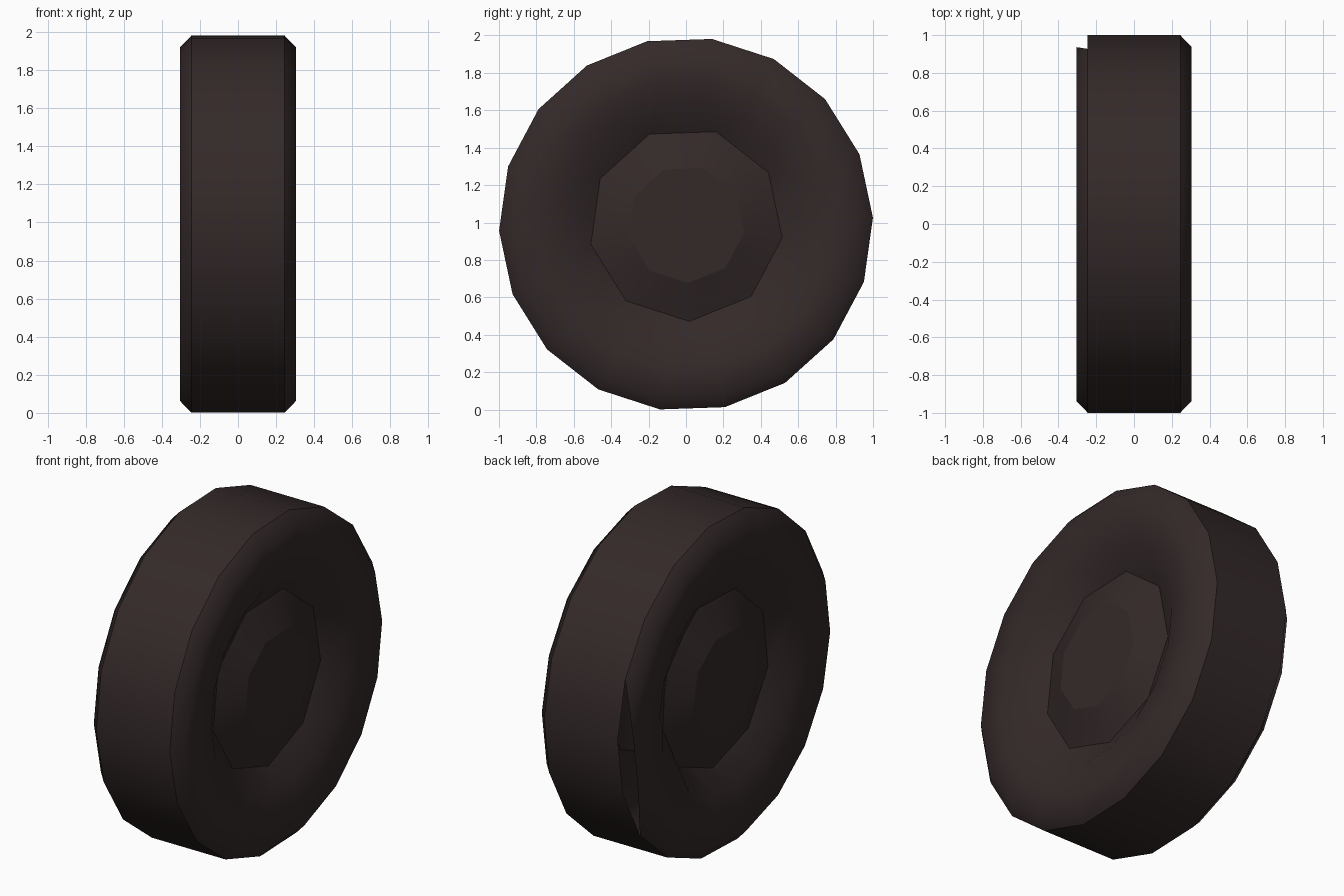
import bpy, bmesh, math

if "Cube" in bpy.data.objects:
    bpy.data.objects.remove(bpy.data.objects["Cube"])

N = 18          # sides of the tyre
CZ = 0.991      # axle height

rubber = bpy.data.materials.new("dark brown rubber")
rubber.diffuse_color = (0.034, 0.022, 0.022, 1)
rubber.use_nodes = True
rubber.node_tree.nodes["Principled BSDF"].inputs["Base Color"].default_value = rubber.diffuse_color


def ring(bm, x, r, hub=False):
    """Ring of 18 verts round the x axis; hub rings are nine-sided with edge midpoints."""
    verts = []
    for k in range(N):
        a = math.radians((12 if hub else 2) + 20 * k)
        rr = r * math.cos(math.radians(20)) if hub and k % 2 == 0 else r
        verts.append(bm.verts.new((x, rr * math.cos(a), CZ + rr * math.sin(a))))
    return verts


def bridge(bm, a, b, skip=()):
    for k in range(N):
        if k not in skip:
            j = (k + 1) % N
            bm.faces.new((a[k], b[k], b[j], a[j]))


def sharpen(bm, verts):
    """Mark the edges running round one ring as sharp."""
    for k in range(N):
        e = bm.edges.get((verts[k], verts[(k + 1) % N]))
        if e:
            e.smooth = False


def finish(bm, name):
    for f in bm.faces:
        f.smooth = True
    me = bpy.data.meshes.new(name)
    bm.to_mesh(me)
    bm.free()
    me.materials.append(rubber)
    ob = bpy.data.objects.new(name, me)
    bpy.context.collection.objects.link(ob)


# Tyre: lathe profile from the +x hub edge over the tread to the -x hub edge
half = [(0.19, 0.52), (0.268, 0.64), (0.303, 0.78), (0.305, 0.937), (0.245, 1.0)]
profile = half + [(-x, r) for x, r in reversed(half)]
bm = bmesh.new()
rings = [ring(bm, x, r, hub=(r == 0.52)) for x, r in profile]
for i in range(len(rings) - 1):
    # the left shoulder is torn open along three segments at the back
    bridge(bm, rings[i], rings[i + 1], (16, 17, 0) if i == 5 else ())
outer, inner = rings[5], rings[6]
bm.faces.new((outer[1], inner[0], inner[1]))
bm.faces.new((outer[16], inner[16], inner[17]))
sharpen(bm, rings[4])
sharpen(bm, rings[5])
finish(bm, "tyre")

# Hubs: shallow nine-sided cones with a flat cap
for side, name in ((1, "right_hub"), (-1, "left_hub")):
    bm = bmesh.new()
    cap = ring(bm, side * 0.265, 0.315, True)
    rim = ring(bm, side * 0.19, 0.52, True)
    if side > 0:
        bridge(bm, cap, rim)
        bm.faces.new(cap)
    else:
        bridge(bm, rim, cap)
        bm.faces.new(cap[::-1])
    sharpen(bm, cap)
    finish(bm, name)
